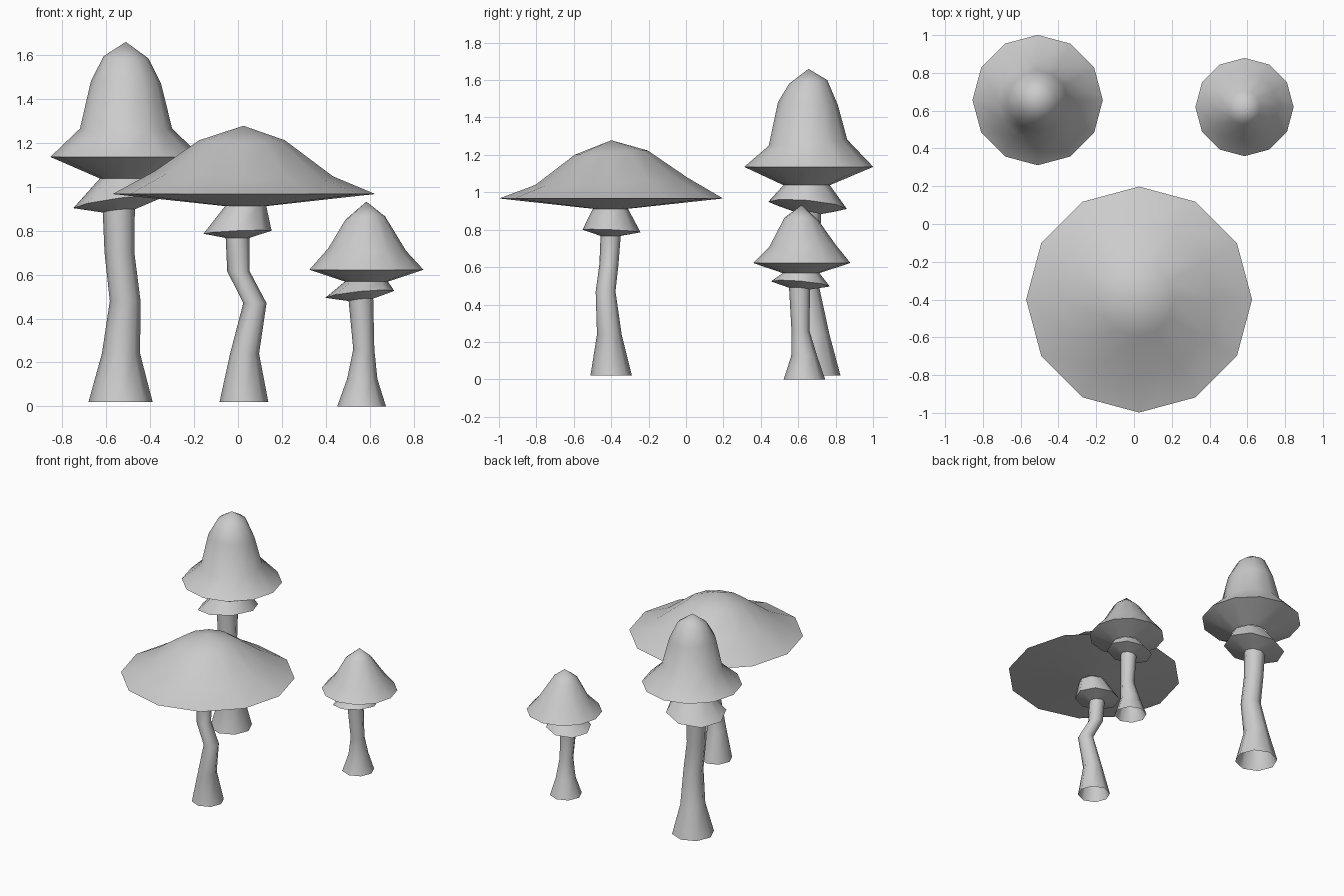
import bpy, bmesh
from math import sin, cos, pi, radians

cube = bpy.data.objects.get("Cube")
if cube:
    bpy.data.objects.remove(cube, do_unlink=True)

GREY = (0.6, 0.6, 0.6, 1)
mat = bpy.data.materials.new("plain grey")
mat.use_nodes = True
mat.diffuse_color = GREY
mat.node_tree.nodes["Principled BSDF"].inputs["Base Color"].default_value = GREY


def loft(name, rings, sides):
    """Skin rings (x, y, z, radius, x slope, y slope); zero radius makes a tip."""
    bm = bmesh.new()
    loops = []
    for x, y, z, r, *slope in rings:
        sx, sy = slope or (0, 0)
        if r == 0:
            loops.append([bm.verts.new((x, y, z))] * sides)
            continue
        loop = []
        for i in range(sides):
            a = 2 * pi * i / sides
            dx, dy = r * cos(a), r * sin(a)
            loop.append(bm.verts.new((x + dx, y + dy, z + dx * sx + dy * sy)))
        loops.append(loop)
    for low, high in zip(loops, loops[1:]):
        for i in range(sides):
            j = (i + 1) % sides
            corners = [low[i], low[j], high[j], high[i]]
            bm.faces.new(list(dict.fromkeys(corners)))
    mesh = bpy.data.meshes.new(name)
    bm.to_mesh(mesh)
    bm.free()
    mesh.materials.append(mat)
    obj = bpy.data.objects.new(name, mesh)
    bpy.context.collection.objects.link(obj)
    bpy.ops.object.select_all(action="DESELECT")
    obj.select_set(True)
    bpy.context.view_layer.objects.active = obj
    bpy.ops.object.shade_smooth_by_angle(angle=radians(50))


def mushroom(name, stem, skirt, cap):
    loft(name + "_stem", stem, 8)
    # the skirt starts at the top of the stem
    loft(name + "_skirt", [stem[-1]] + skirt, 8)
    # the cap's underside meets the top of the skirt
    loft(name + "_cap", [skirt[-1]] + cap, 12)


# tall bell-shaped mushroom
mushroom(
    "tall",
    [(-.535, .68, .02, .146), (-.533, .68, .24, .087), (-.514, .645, .48, .07),
     (-.54, .645, .7, .068), (-.543, .65, .89, .073, .1, -.09)],
    [(-.54, .65, .93, .21, .13, -.09), (-.505, .645, 1.038, .124)],
    [(-.51, .656, 1.136, .345), (-.51, .652, 1.265, .21, 0, .08),
     (-.51, .652, 1.475, .16, -.04, -.05), (-.51, .653, 1.59, .102, -.05, .1),
     (-.511, .655, 1.66, 0)])

# wide flat mushroom with a crooked stem
mushroom(
    "wide",
    [(.027, -.4, .02, .111), (.03, -.41, .24, .066), (.077, -.43, .47, .053),
     (.002, -.412, .615, .051), (-.002, -.403, .767, .054)],
    [(-.002, -.398, .793, .155, .045, -.045), (.035, -.404, .912, .094)],
    [(.027, -.4, .967, .598), (.027, -.4, 1.06, .405, -.03, .05),
     (.018, -.4, 1.212, .195, 0, .06), (.025, -.4, 1.278, 0)])

# small cone-shaped mushroom
mushroom(
    "small",
    [(.563, .633, 0, .111), (.566, .632, .125, .069), (.573, .612, .26, .048),
     (.56, .607, .485, .056, .1, -.08)],
    [(.555, .612, .51, .157, .1, -.087), (.585, .615, .568, .098)],
    [(.585, .619, .622, .26), (.588, .622, .713, .178, -.03, .04),
     (.58, .617, .858, .09, .08, -.08), (.585, .618, .932, 0)])
